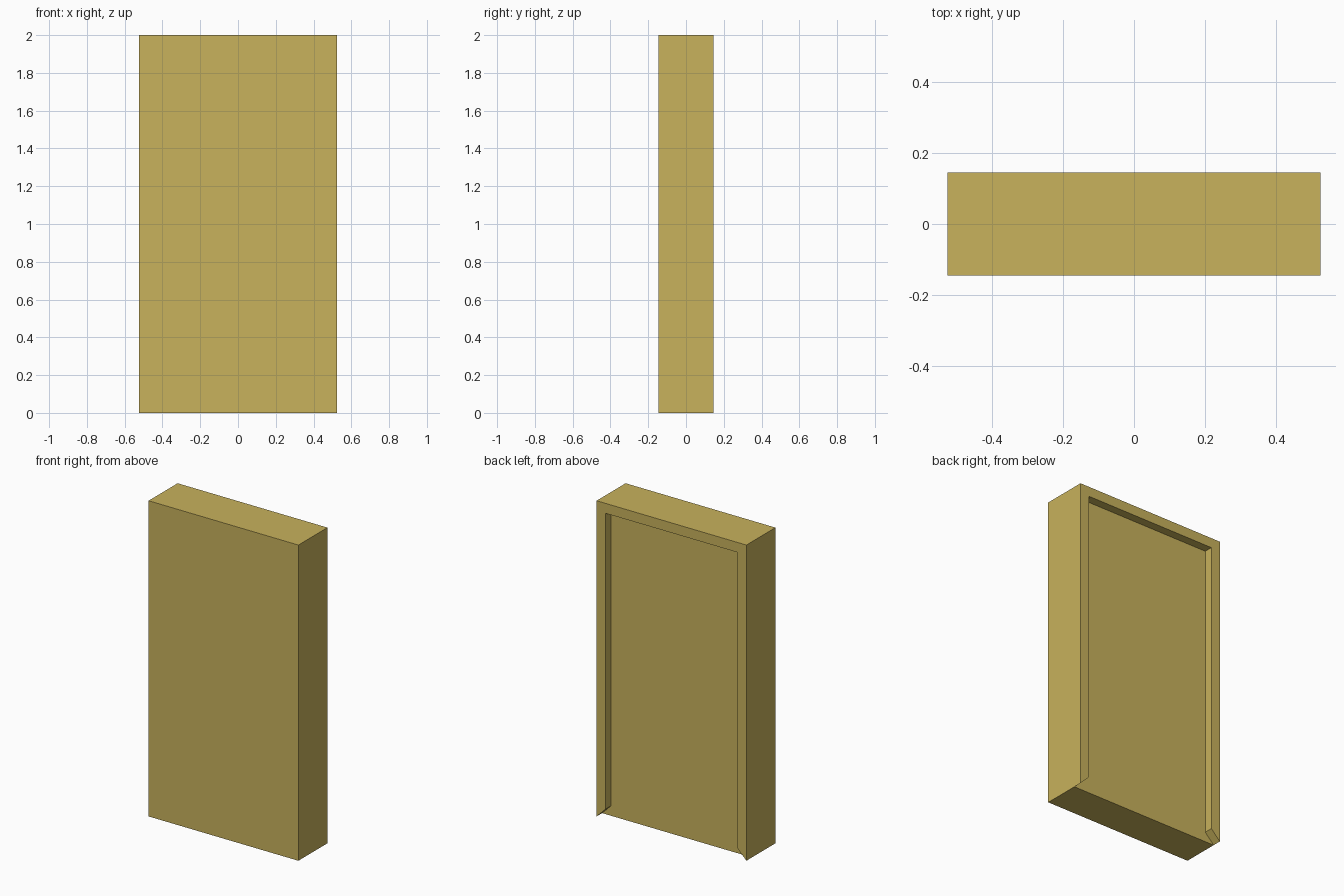
import bpy, bmesh
from mathutils import Matrix, Vector

if "Cube" in bpy.data.objects:
    bpy.data.objects.remove(bpy.data.objects["Cube"])

W, D, H = 1.05, 0.29, 2.0      # overall size
RIM, DEPTH = 0.063, 0.055      # back rim width and recess depth

mat = bpy.data.materials.new("ochre yellow")
mat.diffuse_color = (0.578, 0.445, 0.107, 1)
mat.use_nodes = True
mat.node_tree.nodes["Principled BSDF"].inputs["Base Color"].default_value = mat.diffuse_color

bm = bmesh.new()

# Main slab, from the front to the recess floor
slab = D - DEPTH
bmesh.ops.create_cube(bm, size=1, matrix=Matrix.Translation((0, -DEPTH / 2, H / 2))
                      @ Matrix.Diagonal((W, slab, H, 1)))
bm.normal_update()

# Mitred rim on the back, raised on the sides and top only (open at the bottom)
back = max(bm.faces, key=lambda f: f.calc_center_median().y)
rim = bmesh.ops.inset_region(bm, faces=[back], thickness=RIM, use_even_offset=True)["faces"]
raised = sorted(rim, key=lambda f: f.calc_center_median().z)[1:]
new = bmesh.ops.extrude_face_region(bm, geom=raised)["geom"]
bmesh.ops.translate(bm, vec=Vector((0, DEPTH, 0)),
                    verts=[v for v in new if isinstance(v, bmesh.types.BMVert)])
left_over = [f for f in raised if f.is_valid and f not in new]
if left_over:
    bmesh.ops.delete(bm, geom=left_over, context="FACES_ONLY")
bmesh.ops.recalc_face_normals(bm, faces=bm.faces[:])

mesh = bpy.data.meshes.new("door_panel")
bm.to_mesh(mesh)
bm.free()
mesh.materials.append(mat)
obj = bpy.data.objects.new("door_panel", mesh)
bpy.context.collection.objects.link(obj)
